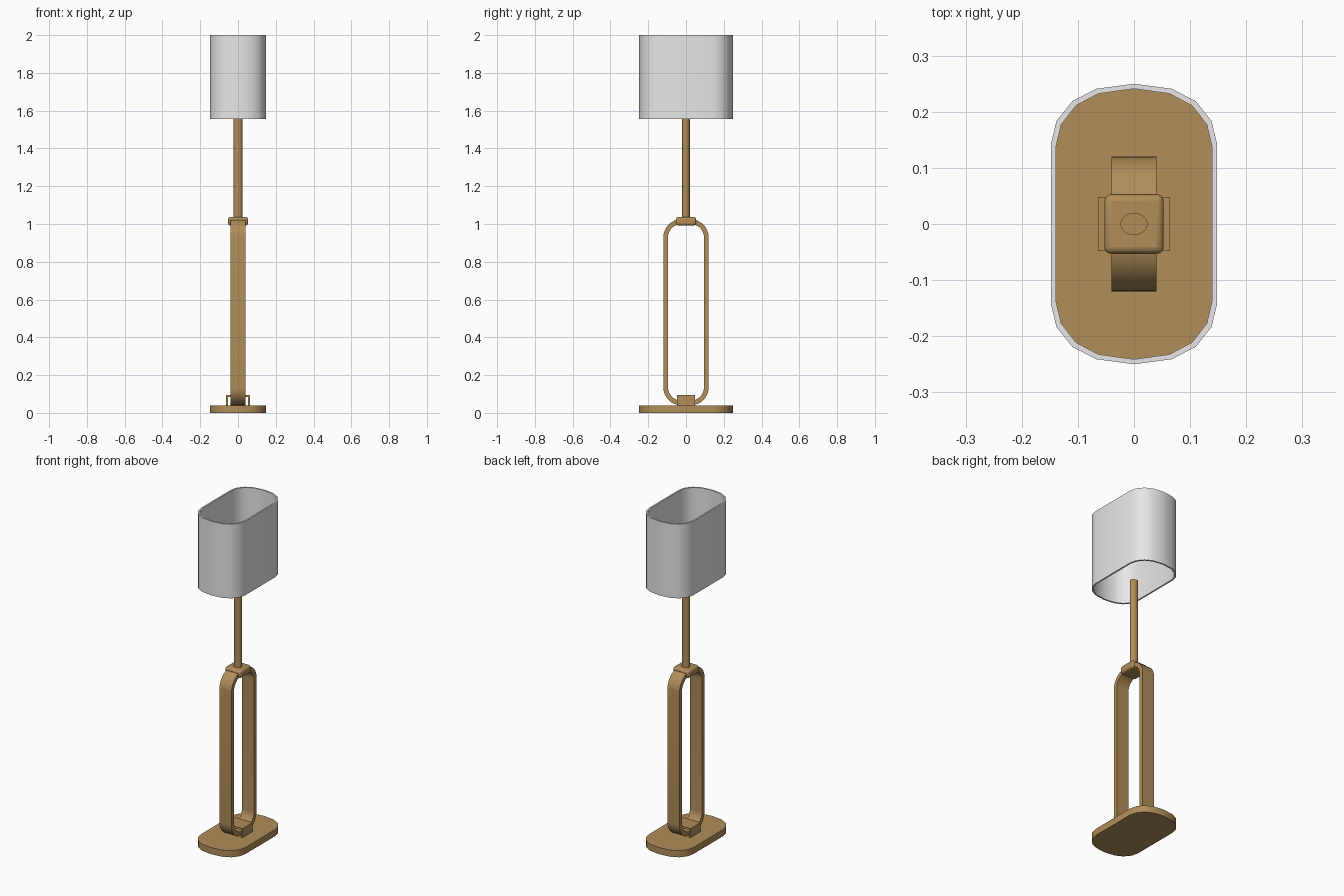
import bpy, bmesh, math
from mathutils import Vector

cube = bpy.data.objects.get("Cube")
if cube:
    bpy.data.objects.remove(cube, do_unlink=True)


def material(name, rgb):
    m = bpy.data.materials.new(name)
    m.use_nodes = True
    m.diffuse_color = (*rgb, 1)
    m.node_tree.nodes["Principled BSDF"].inputs["Base Color"].default_value = (*rgb, 1)
    return m


brass = material("brass", (0.44, 0.27, 0.10))
fabric = material("shade_white", (0.80, 0.80, 0.80))


def finish(name, bm, mat, bevel=0):
    bmesh.ops.recalc_face_normals(bm, faces=bm.faces)
    mesh = bpy.data.meshes.new(name)
    bm.to_mesh(mesh)
    bm.free()
    mesh.materials.append(mat)
    ob = bpy.data.objects.new(name, mesh)
    bpy.context.collection.objects.link(ob)
    if bevel:
        mod = ob.modifiers.new("bevel", "BEVEL")
        mod.width, mod.segments = bevel, 3
    bpy.ops.object.select_all(action="DESELECT")
    bpy.context.view_layer.objects.active = ob
    ob.select_set(True)
    bpy.ops.object.shade_smooth_by_angle(angle=math.radians(35))
    return ob


def prism(name, outline, depth, mat, bevel=0):
    """Extrude a closed 3D outline along the depth vector."""
    bm = bmesh.new()
    face = bm.faces.new([bm.verts.new(p) for p in outline])
    ext = bmesh.ops.extrude_face_region(bm, geom=[face])["geom"]
    bmesh.ops.translate(bm, vec=Vector(depth),
                        verts=[g for g in ext if isinstance(g, bmesh.types.BMVert)])
    return finish(name, bm, mat, bevel)


def tube(name, outer, inner, depth, mat):
    """Walled band between two matching closed outlines, extruded along depth."""
    bm = bmesh.new()
    d = Vector(depth)
    rings = [[bm.verts.new(Vector(p) + o) for p in pts]
             for pts, o in ((outer, d * 0), (outer, d), (inner, d), (inner, d * 0))]
    n = len(outer)
    for a, b in zip(rings, rings[1:] + rings[:1]):
        for i in range(n):
            j = (i + 1) % n
            bm.faces.new((a[i], a[j], b[j], b[i]))
    return finish(name, bm, mat)


def stadium(z, inset=0):
    """Oblong outline with straight sides along y and faceted round ends."""
    quarter = [(0.148, 0.143), (0.138, 0.184), (0.110, 0.219), (0.067, 0.241), (0, 0.25)]
    half = quarter + [(-x, y) for x, y in reversed(quarter[:-1])]
    pts = half + [(-x, -y) for x, y in half]
    sx, sy = 1 - inset / 0.148, 1 - inset / 0.25
    return [(x * sx, y * sy, z) for x, y in pts]


def rounded_frame(x, hy, z0, z1, r, steps=8):
    """Rounded rectangle in the y-z plane."""
    pts = []
    corners = ((hy - r, z1 - r), (r - hy, z1 - r), (r - hy, z0 + r), (hy - r, z0 + r))
    for k, (cy, cz) in enumerate(corners):
        for i in range(steps + 1):
            a = math.pi / 2 * (k + i / steps)
            pts.append((x, cy + r * math.cos(a), cz + r * math.sin(a)))
    return pts


# Oblong foot and matching open shade
prism("base", stadium(0), (0, 0, 0.04), brass)
tube("shade", stadium(1.555), stadium(1.555, 0.009), (0, 0, 0.445), fabric)

# Tall flat-band loop
tube("loop_frame", rounded_frame(-0.04, 0.12, 0.04, 1.025, 0.095),
     rounded_frame(-0.04, 0.095, 0.065, 1.0, 0.07), (0.08, 0, 0), brass)

# Block clamped around the top of the loop
w, lo, hi = 0.053, 0.992, 1.037
prism("top_clamp", [(-w, -w, lo), (w, -w, lo), (w, -w, hi), (-w, -w, hi)],
      (0, 2 * w, 0), brass, bevel=0.012)

# Folded strap over the bottom of the loop
side = [(0.064, 0.04), (0.064, 0.095), (0.052, 0.083), (0.052, 0.04)]
strap = [side[0], side[1], (-0.064, 0.095), (-0.064, 0.04),
         (-0.052, 0.04), (-0.052, 0.083), side[2], side[3]]
prism("bottom_strap", [(x, -0.048, z) for x, z in strap], (0, 0.096, 0), brass)

# Oval stem
bm = bmesh.new()
bmesh.ops.create_cone(bm, cap_ends=True, segments=24, radius1=1, radius2=1, depth=1)
bmesh.ops.scale(bm, vec=(0.024, 0.02, 0.53), verts=bm.verts)
bmesh.ops.translate(bm, vec=(0, 0, 1.295), verts=bm.verts)
finish("stem", bm, brass)
